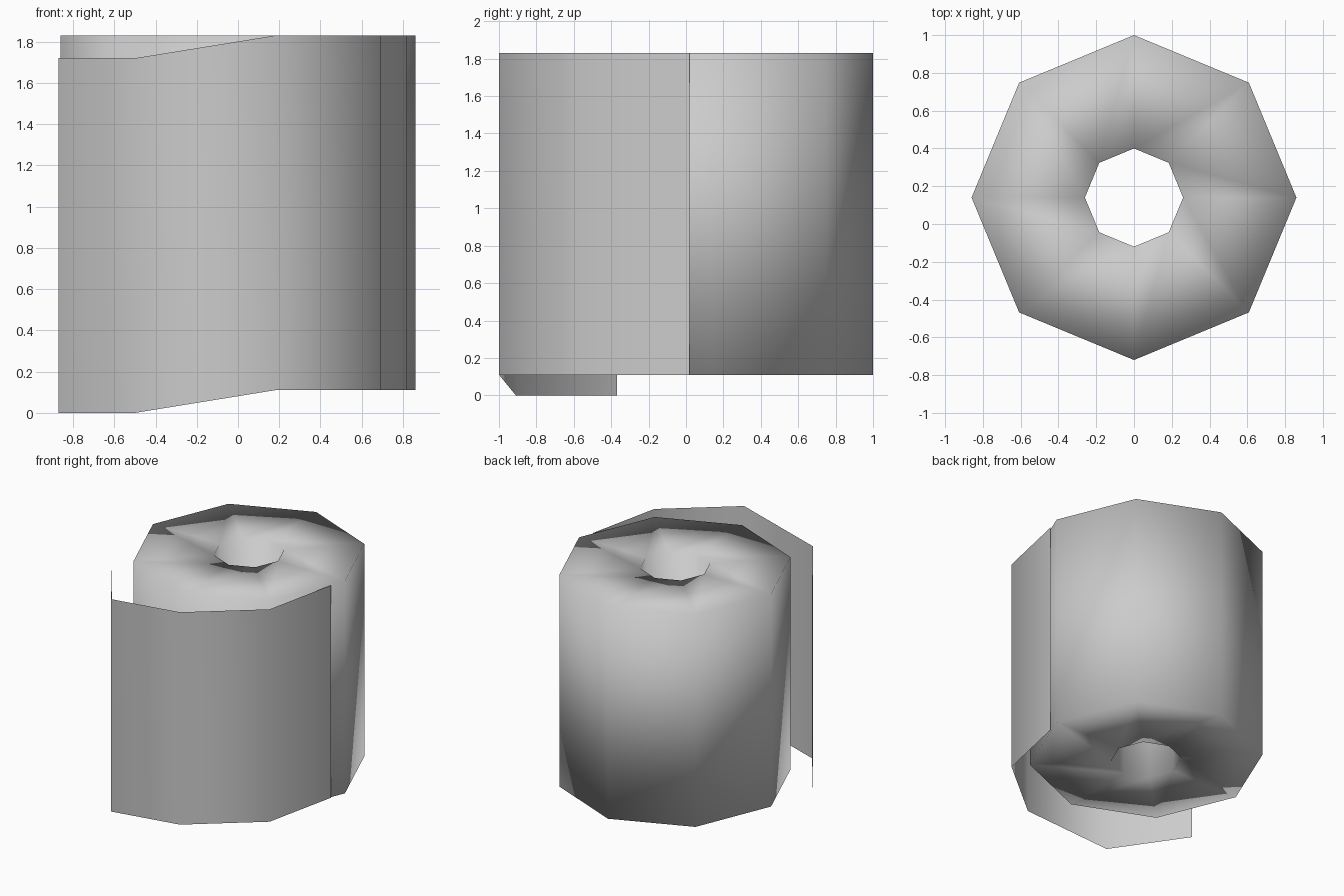
import bpy
import bmesh
from math import cos, sin, pi

cube = bpy.data.objects.get("Cube")
if cube:
    bpy.data.objects.remove(cube)

SIDES = 8
BOTTOM, HEIGHT = 0.11, 1.72
CENTRE_Y = 0.14

paper = bpy.data.materials.new("paper_white")
paper.use_nodes = True
colour = (0.6, 0.6, 0.6, 1)
paper.diffuse_color = colour
paper.node_tree.nodes["Principled BSDF"].inputs["Base Color"].default_value = colour


def add_object(name, bm):
    mesh = bpy.data.meshes.new(name)
    for face in bm.faces:
        face.smooth = True
    bm.to_mesh(mesh)
    bm.free()
    mesh.materials.append(paper)
    obj = bpy.data.objects.new(name, mesh)
    bpy.context.collection.objects.link(obj)
    return obj


def ring(bm, radius, z):
    angles = [2 * pi * i / SIDES for i in range(SIDES)]
    return [bm.verts.new((radius * cos(a), CENTRE_Y + radius * sin(a), z)) for a in angles]


# Roll: octagonal tube, smooth across its rims
bm = bmesh.new()
top = BOTTOM + HEIGHT
loops = [ring(bm, 0.86, BOTTOM), ring(bm, 0.86, top),
         ring(bm, 0.26, top), ring(bm, 0.26, BOTTOM)]
for k, lower in enumerate(loops):
    upper = loops[(k + 1) % len(loops)]
    for i in range(SIDES):
        j = (i + 1) % SIDES
        bm.faces.new((lower[i], lower[j], upper[j], upper[i]))
add_object("paper_roll", bm)

# Loose sheet: thin strip unwinding around the front, dropping at its free end
path = [(-0.87, -0.37, 0), (-0.5, -0.91, 0), (0.18, -1.0, BOTTOM),
        (0.69, -0.58, BOTTOM), (0.82, 0.02, BOTTOM)]
bm = bmesh.new()
pairs = [(bm.verts.new((x, y, z)), bm.verts.new((x, y, z + HEIGHT))) for x, y, z in path]
for (a, b), (c, d) in zip(pairs, pairs[1:]):
    bm.faces.new((a, c, d, b))
add_object("loose_sheet", bm)
